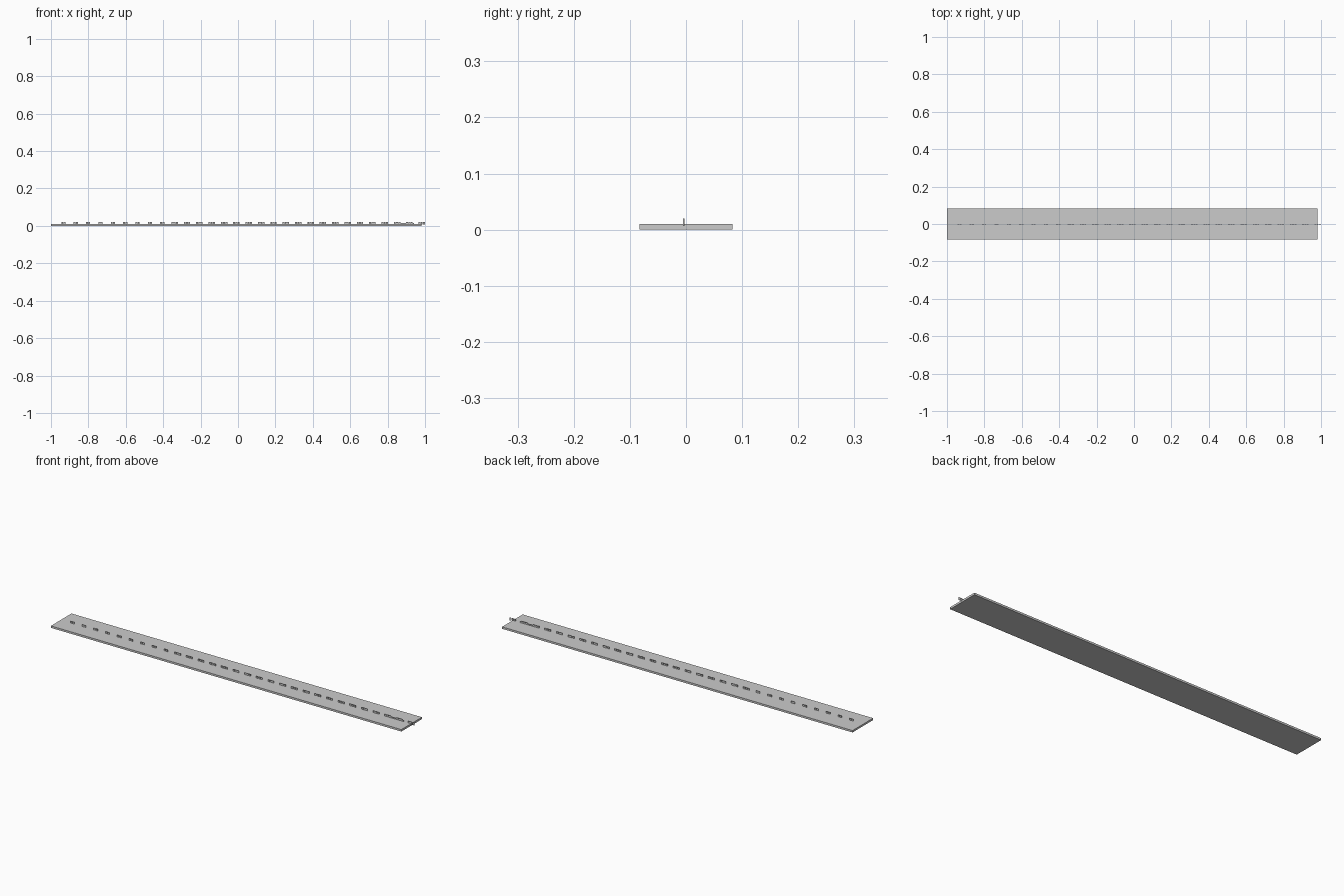
import bpy

if "Cube" in bpy.data.objects:
    bpy.data.objects.remove(bpy.data.objects["Cube"])


def box(name, x0, x1, y0, y1, z0, z1):
    bpy.ops.mesh.primitive_cube_add(size=1, location=((x0 + x1) / 2, (y0 + y1) / 2, (z0 + z1) / 2))
    ob = bpy.context.object
    ob.name = name
    ob.scale = (x1 - x0, y1 - y0, z1 - z0)
    return ob


# flat ruler strip
LEFT, RIGHT = -1.0, 0.982
box("ruler_strip", LEFT, RIGHT, -0.083, 0.083, 0.0, 0.01)

# plain upright marker tabs along the centre line, one per division
DIVISIONS = 30
STEP = (RIGHT - LEFT) / DIVISIONS
for i in range(1, DIVISIONS + 1):
    tabs = 2 if i < 10 else 3
    pitch = 0.0122
    centre = LEFT + i * STEP
    for k in range(tabs):
        x = centre + (k - (tabs - 1) / 2) * pitch
        box(f"marker_tab_{i}_{k + 1}", x - 0.0045, x + 0.0055, -0.005, -0.003, 0.006, 0.02)

# long low marker rib near the right end
box("marker_rib", 0.84, 0.94, -0.005, -0.003, 0.006, 0.016)
